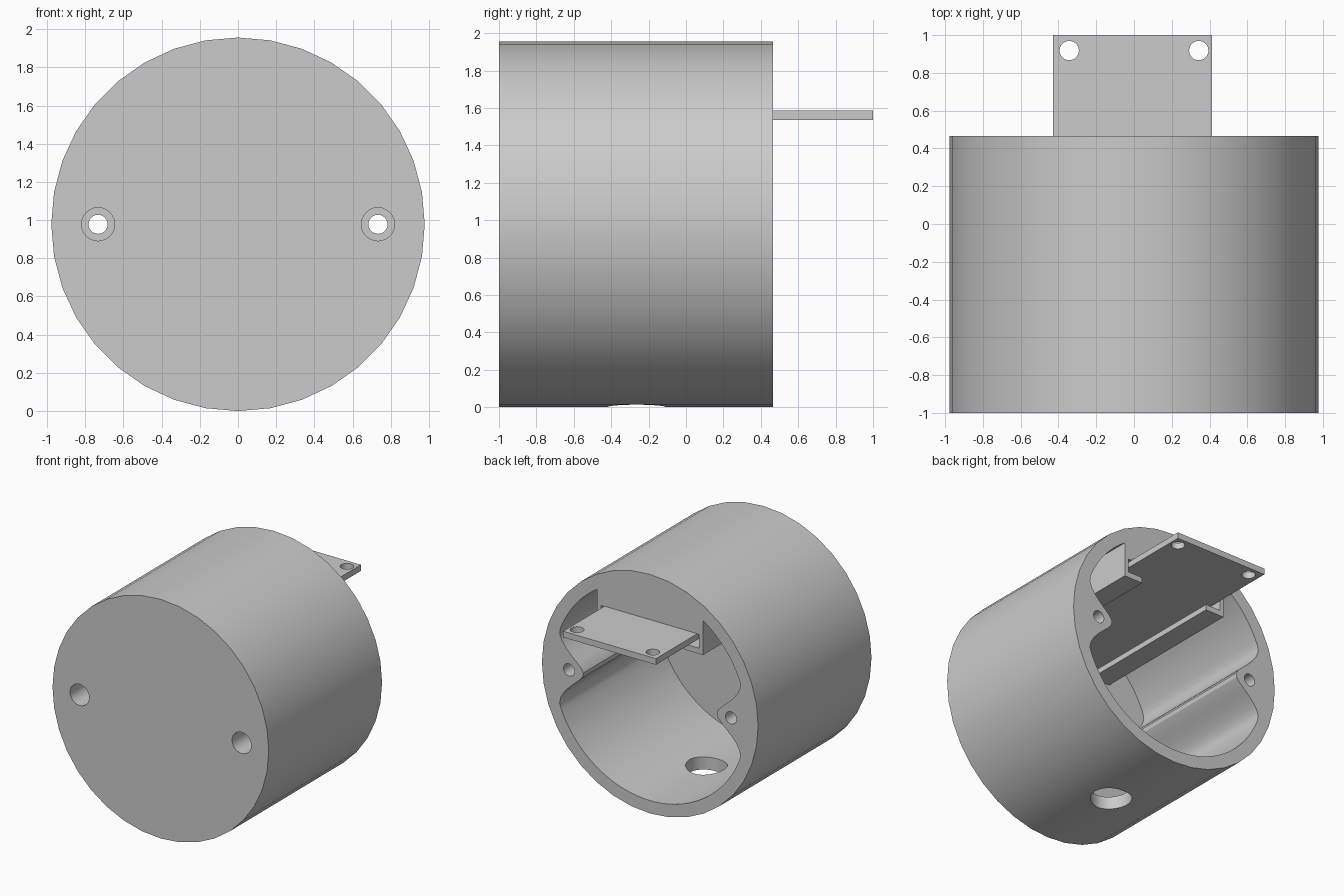
import bpy
import bmesh
from math import cos, sin, pi, radians, acos, degrees
from mathutils import Matrix, Vector

if "Cube" in bpy.data.objects:
    bpy.data.objects.remove(bpy.data.objects["Cube"], do_unlink=True)

RADIUS, INNER, AXIS_Z = 0.978, 0.872, 0.978
FRONT, BACK, FLOOR = -1.0, 0.465, -0.86
SCREW_X = 0.733

grey = bpy.data.materials.new("plain_grey")
grey.use_nodes = True
grey.diffuse_color = (0.6, 0.6, 0.6, 1)
grey.node_tree.nodes["Principled BSDF"].inputs["Base Color"].default_value = (0.6, 0.6, 0.6, 1)


def make_object(name, bm):
    bmesh.ops.recalc_face_normals(bm, faces=bm.faces)
    mesh = bpy.data.meshes.new(name)
    bm.to_mesh(mesh)
    bm.free()
    mesh.materials.append(grey)
    obj = bpy.data.objects.new(name, mesh)
    bpy.context.collection.objects.link(obj)
    return obj


def prism(name, profile, y0, y1):
    """Extrude an (x, height above axis) outline along y."""
    bm = bmesh.new()
    face = bm.faces.new([bm.verts.new((x, y0, AXIS_Z + h)) for x, h in profile])
    new = bmesh.ops.extrude_face_region(bm, geom=[face])["geom"]
    moved = [v for v in new if isinstance(v, bmesh.types.BMVert)]
    bmesh.ops.translate(bm, verts=moved, vec=(0, y1 - y0, 0))
    return make_object(name, bm)


def circle(radius, sides, cx=0.0):
    return [(cx + radius * sin(2 * pi * i / sides), radius * cos(2 * pi * i / sides))
            for i in range(sides)]


def upright_cutter(x, y, z, radius, depth):
    bm = bmesh.new()
    bmesh.ops.create_cone(bm, cap_ends=True, segments=32, radius1=radius, radius2=radius,
                          depth=depth, matrix=Matrix.Translation(Vector((x, y, z))))
    return make_object("hole_cutter", bm)


def cut(obj, cutters):
    bpy.context.view_layer.objects.active = obj
    for cutter in cutters:
        cutter.hide_render = True
        mod = obj.modifiers.new("cut", "BOOLEAN")
        mod.operation = "DIFFERENCE"
        mod.solver = "EXACT"
        mod.object = cutter
        bpy.ops.object.modifier_apply(modifier=mod.name)
        bpy.data.objects.remove(cutter, do_unlink=True)


def smooth(obj):
    bpy.ops.object.select_all(action="DESELECT")
    obj.select_set(True)
    bpy.context.view_layer.objects.active = obj
    bpy.ops.object.shade_smooth_by_angle(angle=radians(30))


def inner_radius(angle):
    """Round wall that swells smoothly inward at the screw bosses."""
    spread = 0.37
    if abs(angle) >= spread:
        return INNER
    return INNER - 0.27 * cos(pi * angle / (2 * spread)) ** 2


# Cavity outline: right half of the wall, then the solid top block with its slot
block_x = 0.48
end = acos(block_x / INNER)
steps = 50
angles = [-pi / 2 + (end + pi / 2) * i / steps for i in range(steps + 1)]
half = [(inner_radius(a) * cos(a), inner_radius(a) * sin(a)) for a in angles]
half += [(block_x, 0.446), (0.31, 0.446), (0.31, 0.492), (0.445, 0.492), (0.445, 0.603)]
outline = half + [(-x, h) for x, h in reversed(half[1:])]

# Housing: drum, cavity, screw holes with counterbores, cable hole underneath
housing = prism("housing", circle(RADIUS, 36), FRONT, BACK)
cutters = [prism("cavity_cutter", outline, FLOOR, BACK + 0.1)]
for side in (-1, 1):
    cutters.append(prism("screw_cutter", circle(0.05, 24, side * SCREW_X), FRONT - 0.1, BACK + 0.1))
    cutters.append(prism("counterbore_cutter", circle(0.087, 24, side * SCREW_X), FRONT - 0.1, -0.7))
cutters.append(upright_cutter(0, -0.265, 0.05, 0.155, 0.4))
cut(housing, cutters)
smooth(housing)

# Mounting plate: held in the slot and sticking out of the back
plate = prism("mounting_plate", [(-0.428, 0.557), (0.412, 0.557), (0.412, 0.607), (-0.428, 0.607)],
              FLOOR - 0.02, 1.0)
cut(plate, [upright_cutter(side * 0.343, 0.918, 1.56, 0.051, 0.3) for side in (-1, 1)])
smooth(plate)
